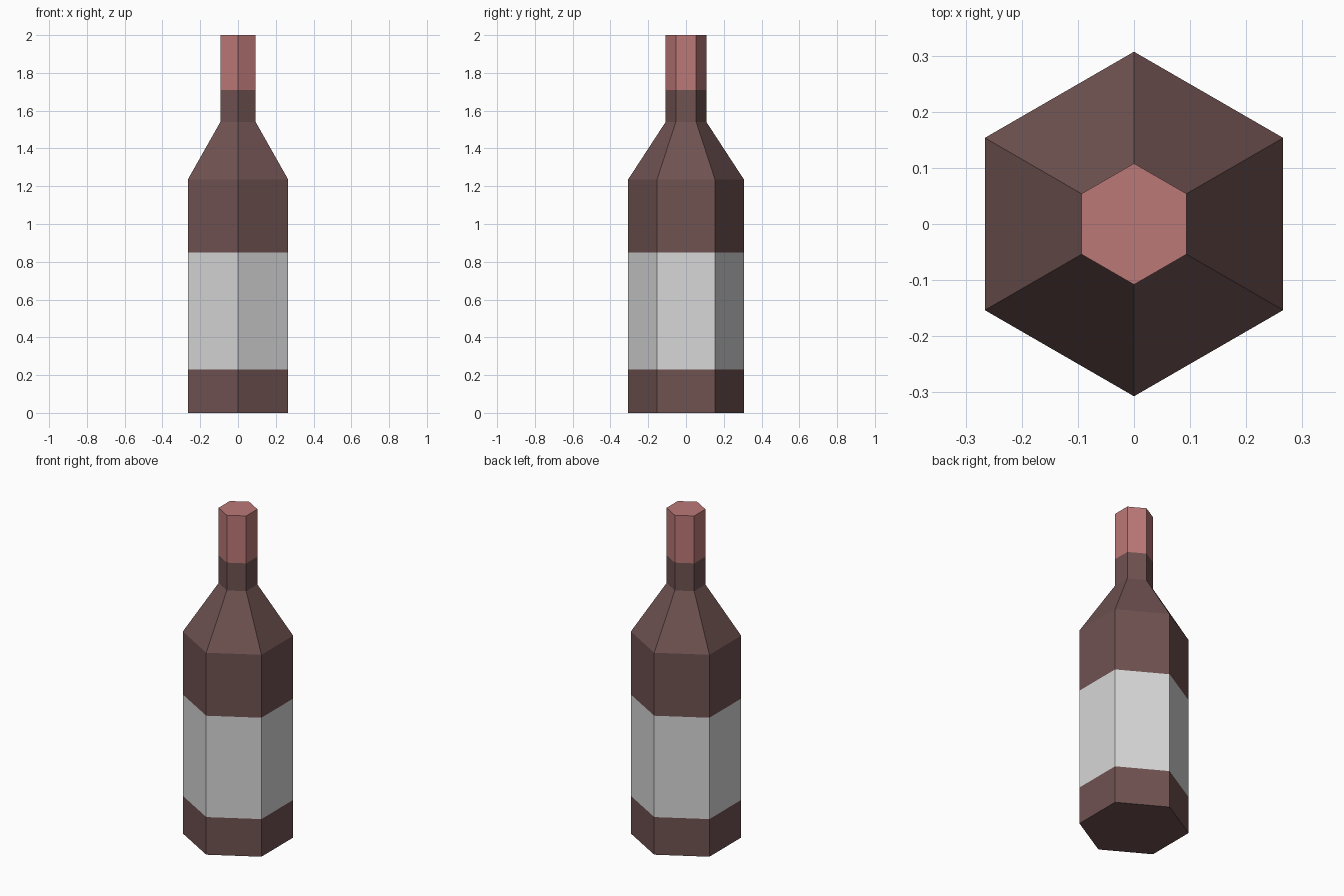
import bpy
import bmesh
from math import sin, cos, tau

cube = bpy.data.objects.get("Cube")
if cube:
    bpy.data.objects.remove(cube, do_unlink=True)


def make_material(name, rgb):
    mat = bpy.data.materials.new(name)
    mat.use_nodes = True
    mat.diffuse_color = (*rgb, 1)
    mat.node_tree.nodes["Principled BSDF"].inputs["Base Color"].default_value = (*rgb, 1)
    return mat


GLASS, LABEL, FOIL = range(3)
materials = [
    make_material("brown glass", (0.16, 0.085, 0.083)),
    make_material("pale label", (0.68, 0.68, 0.68)),
    make_material("red foil", (0.50, 0.19, 0.185)),
]

# Profile: radius, height, colour of the band above
BODY, NECK, SIDES = 0.307, 0.108, 6
profile = [
    (BODY, 0.0, GLASS),
    (BODY, 0.23, LABEL),
    (BODY, 0.85, GLASS),
    (BODY, 1.235, GLASS),
    (NECK, 1.54, GLASS),
    (NECK, 1.71, FOIL),
    (NECK, 2.0, FOIL),
]

# Hexagonal rings with a corner facing front and back
bm = bmesh.new()
rings = []
for radius, z, _ in profile:
    angles = [tau * (i + 0.5) / SIDES for i in range(SIDES)]
    rings.append([bm.verts.new((radius * cos(a), radius * sin(a), z)) for a in angles])

# Bands of flat faces between the rings
for lower, upper, (_, _, colour) in zip(rings, rings[1:], profile):
    for i in range(SIDES):
        j = (i + 1) % SIDES
        bm.faces.new((lower[i], lower[j], upper[j], upper[i])).material_index = colour

# Base and cap
bm.faces.new(rings[0][::-1]).material_index = GLASS
bm.faces.new(rings[-1]).material_index = FOIL

mesh = bpy.data.meshes.new("bottle")
bm.to_mesh(mesh)
bm.free()
for mat in materials:
    mesh.materials.append(mat)
bottle = bpy.data.objects.new("bottle", mesh)
bpy.context.collection.objects.link(bottle)
